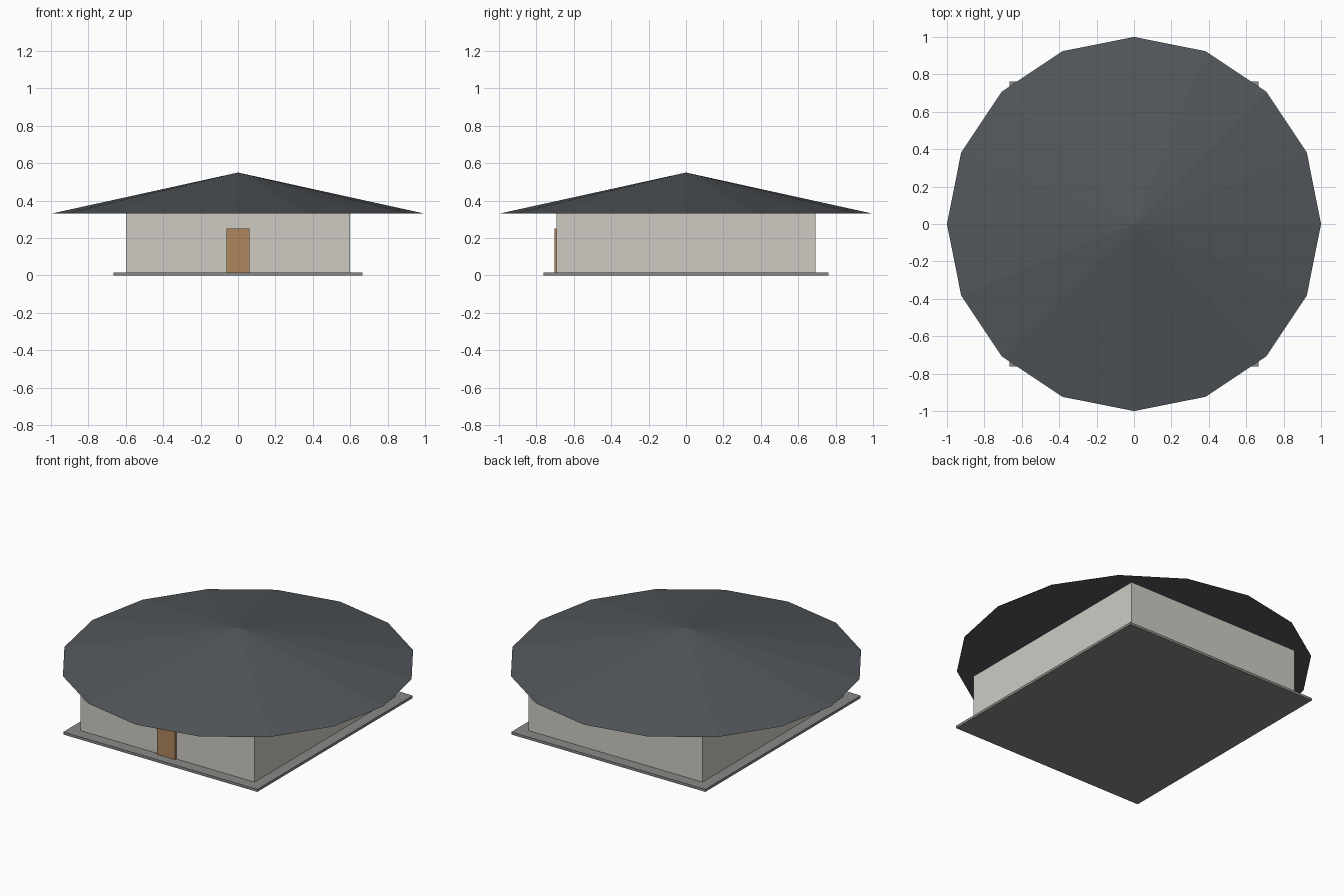
import bpy
import math

if "Cube" in bpy.data.objects:
    bpy.data.objects.remove(bpy.data.objects["Cube"])


def paint(obj, name, rgb):
    mat = bpy.data.materials.new(name)
    mat.diffuse_color = (*rgb, 1)
    mat.use_nodes = True
    mat.node_tree.nodes["Principled BSDF"].inputs["Base Color"].default_value = mat.diffuse_color
    obj.data.materials.append(mat)


def box(name, x, y, z):
    """Box from (min, max) ranges along each axis."""
    spans = (x, y, z)
    bpy.ops.mesh.primitive_cube_add(size=1, location=[(a + b) / 2 for a, b in spans])
    obj = bpy.context.object
    obj.name = name
    obj.scale = [b - a for a, b in spans]
    bpy.ops.object.transform_apply(location=False, rotation=False, scale=True)
    return obj


SLAB_TOP, EAVES, APEX = 0.016, 0.33, 0.55

# Ground slab
slab = box("base_slab", (-0.666, 0.666), (-0.762, 0.762), (0, SLAB_TOP))
paint(slab, "slab_grey", (0.25, 0.25, 0.24))

# Walls
walls = box("walls", (-0.598, 0.598), (-0.692, 0.692), (SLAB_TOP, EAVES))
paint(walls, "plaster", (0.62, 0.60, 0.55))

# Front door, standing slightly proud of the wall
door = box("front_door", (-0.062, 0.062), (-0.704, -0.69), (SLAB_TOP, 0.25))
paint(door, "door_wood", (0.42, 0.24, 0.11))

# Sixteen-sided conical roof with flat facets and closed underside
bpy.ops.mesh.primitive_cone_add(vertices=16, radius1=1, radius2=0, depth=APEX - EAVES,
                                location=(0, 0, (EAVES + APEX) / 2))
roof = bpy.context.object
roof.name = "roof"
paint(roof, "roof_slate", (0.085, 0.095, 0.105))
